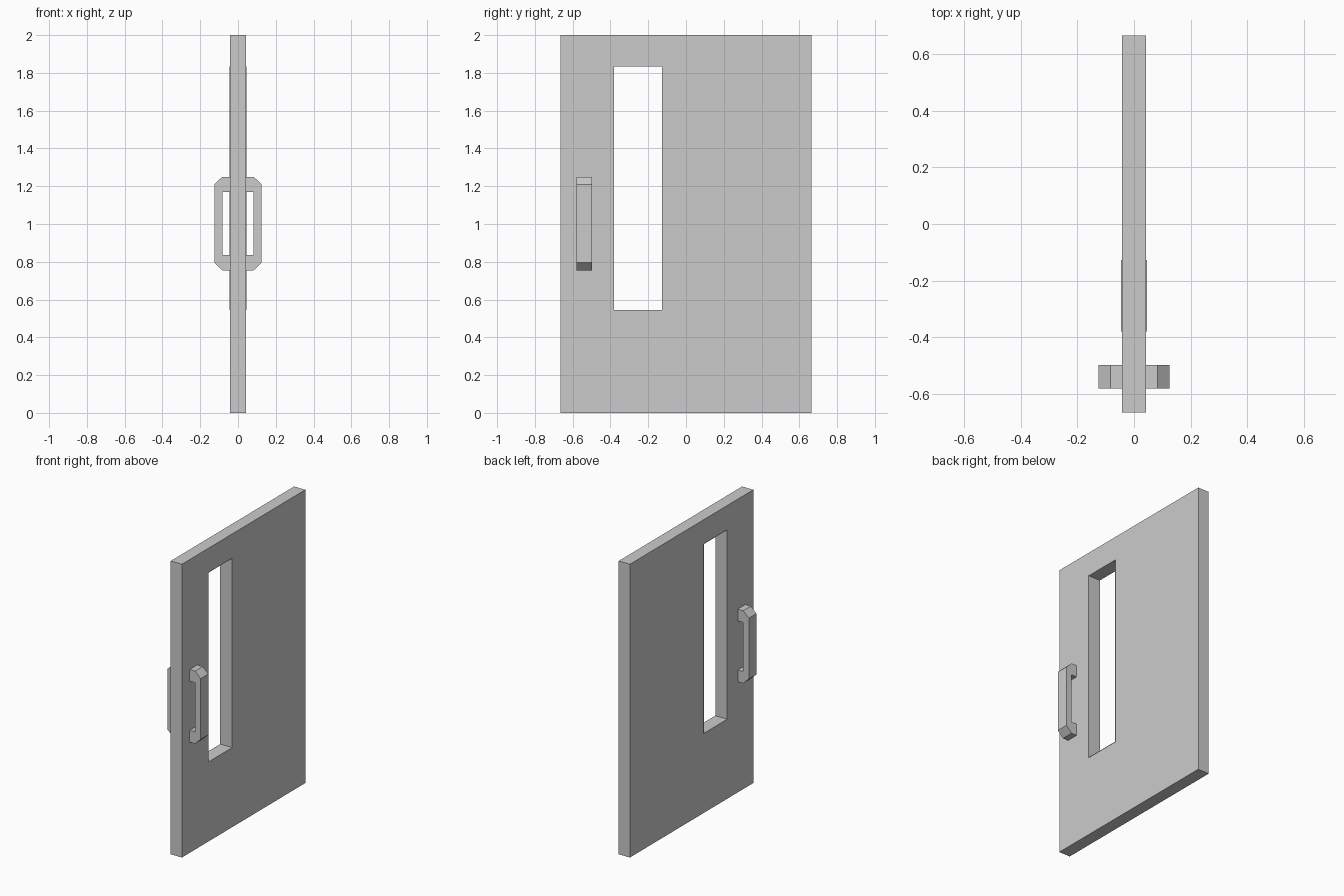
import bpy

if "Cube" in bpy.data.objects:
    bpy.data.objects.remove(bpy.data.objects["Cube"])

T = 0.042                        # half thickness of the door
W, H = 0.665, 2.0                # half width and height
Y0, Y1, Z0, Z1 = -0.38, -0.127, 0.545, 1.835   # window opening


def make_object(name, verts, faces):
    mesh = bpy.data.meshes.new(name)
    mesh.from_pydata(verts, [], faces)
    mesh.update()
    obj = bpy.data.objects.new(name, mesh)
    bpy.context.collection.objects.link(obj)
    return obj


def rect(x, y0, y1, z0, z1):
    return [(x, y0, z0), (x, y1, z0), (x, y1, z1), (x, y0, z1)]


# Door panel: two faces with a window opening, joined by the outer edges
outer, hole = (-W, W, 0, H), (Y0, Y1, Z0, Z1)
verts = rect(T, *outer) + rect(T, *hole) + rect(-T, *outer) + rect(-T, *hole)
faces = []
for i in range(4):
    j = (i + 1) % 4
    faces.append((i, j, 4 + j, 4 + i))
    faces.append((8 + j, 8 + i, 12 + i, 12 + j))
    faces.append((j, i, 8 + i, 8 + j))
make_object("door_panel", verts, faces)

# Window reveal: inward-facing lining, standing slightly proud of the panel
R = 0.045
verts = rect(R, *hole) + rect(-R, *hole)
faces = [(i, (i + 1) % 4, 4 + (i + 1) % 4, 4 + i) for i in range(4)]
make_object("window_reveal", verts, faces)

# Handle: chamfered C profile (x, z), extruded along y, one per side
HY0, HY1 = -0.58, -0.498
profile = [(T, 0.755), (0.083, 0.755), (0.125, 0.795), (0.125, 1.21),
           (0.083, 1.25), (T, 1.25), (T, 1.17), (0.083, 1.17),
           (0.083, 0.835), (T, 0.835)]
n = len(profile)
# Cheek outlines split into legs, corners and grip
cheeks = [(0, 1, 8, 9), (1, 2, 8), (2, 3, 7, 8), (3, 4, 7), (4, 5, 6, 7)]

for name, s in (("handle_right", 1), ("handle_left", -1)):
    verts = [(s * x, y, z) for y in (HY0, HY1) for x, z in profile]
    faces = list(cheeks) + [tuple(n + k for k in reversed(c)) for c in cheeks]
    for i in range(n):
        if i in (5, 9):          # leg ends sit flush against the door
            continue
        j = (i + 1) % n
        faces.append((j, i, n + i, n + j))
    if s < 0:
        faces = [tuple(reversed(f)) for f in faces]
    make_object(name, verts, faces)
